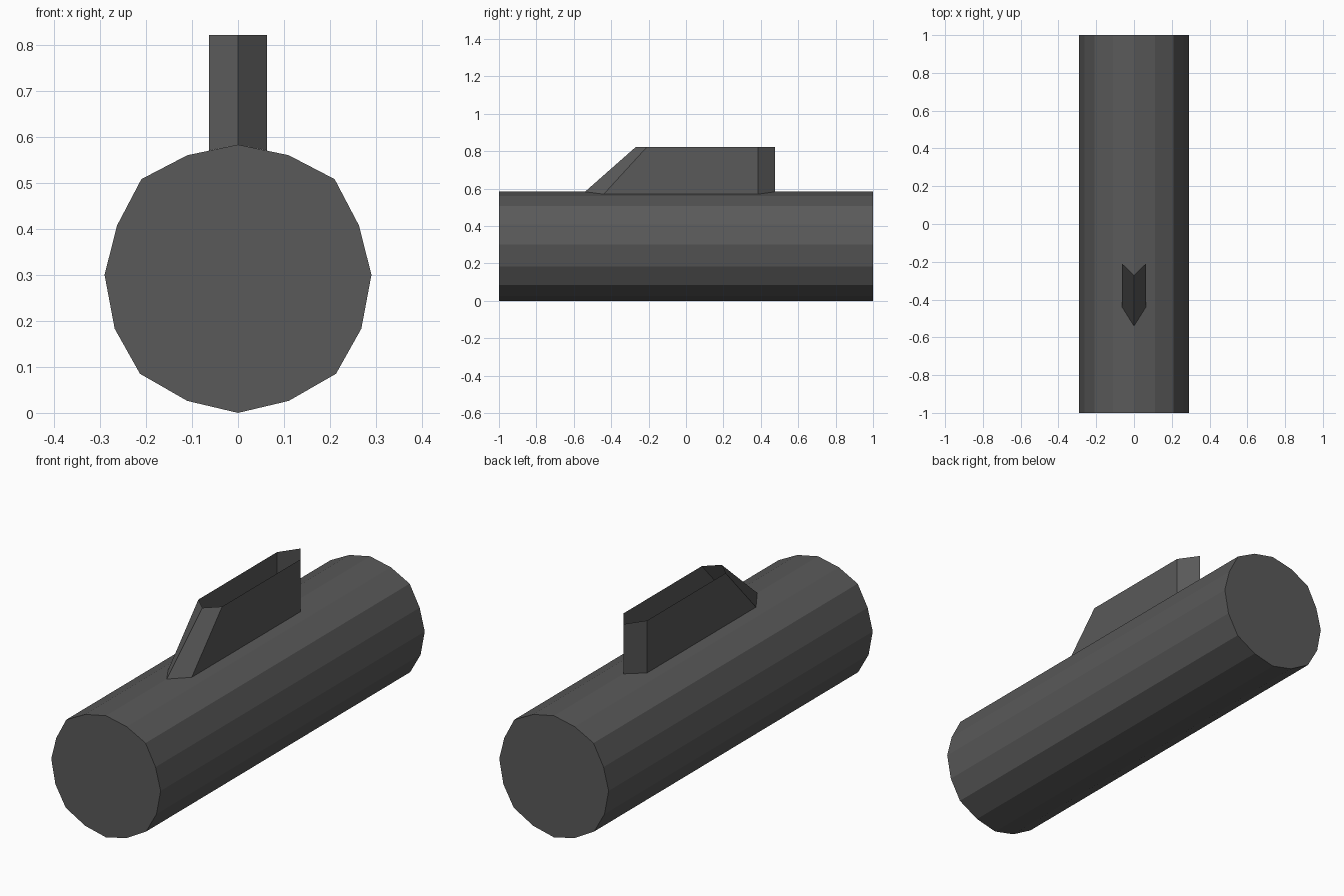
import bpy

if "Cube" in bpy.data.objects:
    bpy.data.objects.remove(bpy.data.objects["Cube"])

grey = bpy.data.materials.new("dark_grey")
grey.diffuse_color = (0.1, 0.1, 0.1, 1)
grey.use_nodes = True
grey.node_tree.nodes["Principled BSDF"].inputs["Base Color"].default_value = grey.diffuse_color


def make(name, verts, faces):
    mesh = bpy.data.meshes.new(name)
    mesh.from_pydata(verts, [], faces)
    mesh.materials.append(grey)
    obj = bpy.data.objects.new(name, mesh)
    bpy.context.collection.objects.link(obj)
    return obj


# Hull: sixteen-sided section, right half mirrored, swept along y
half = [(0, 0.0), (0.11, 0.026), (0.213, 0.085), (0.268, 0.183), (0.29, 0.3),
        (0.263, 0.407), (0.21, 0.508), (0.11, 0.56), (0, 0.583)]
ring = half + [(-x, z) for x, z in reversed(half[1:-1])]
n = len(ring)
verts = [(x, y, z) for y in (-1, 1) for x, z in ring]
faces = [(i, (i + 1) % n, n + (i + 1) % n, n + i) for i in range(n)]
faces += [tuple(reversed(range(n, 2 * n))), tuple(range(n))]
faces[n] = tuple(range(2 * n - 1, n - 1, -1))
make("hull", verts, faces)

# Sail: six thin walls, open on top, raked pointed front and pointed back
w = 0.063
bottom = [(0, -0.54, 0.583), (w, -0.44, 0.57), (w, 0.385, 0.57),
          (0, 0.475, 0.583), (-w, 0.385, 0.57), (-w, -0.44, 0.57)]
top = [(0, -0.27, 0.821), (w, -0.21, 0.821), (w, 0.385, 0.821),
       (0, 0.475, 0.821), (-w, 0.385, 0.821), (-w, -0.21, 0.821)]
make("sail", bottom + top,
     [(i, (i + 1) % 6, 6 + (i + 1) % 6, 6 + i) for i in range(6)])
